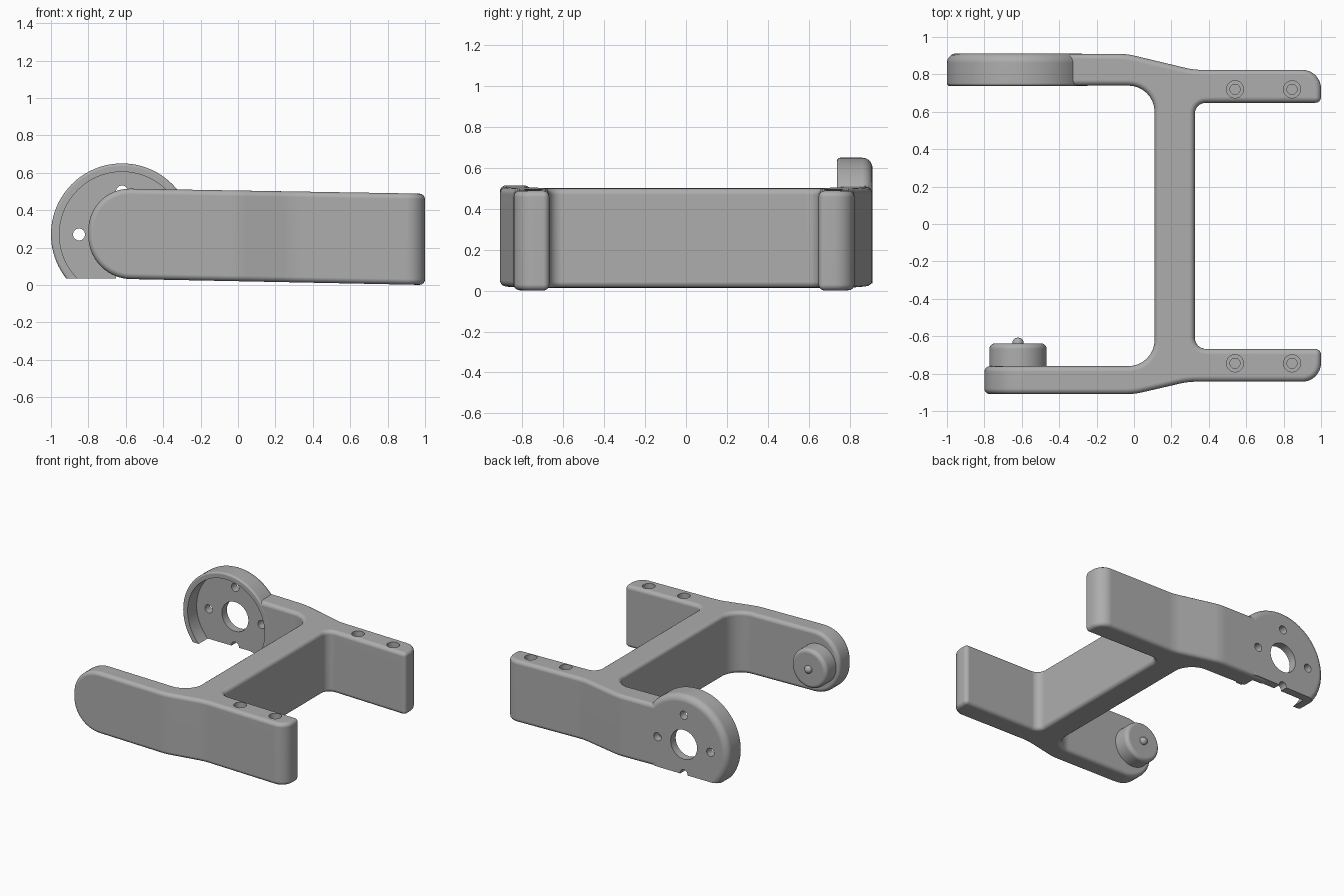
import bpy, bmesh, math
from mathutils import Vector, Matrix

if "Cube" in bpy.data.objects:
    bpy.data.objects.remove(bpy.data.objects["Cube"])

grey = bpy.data.materials.new("matte_grey")
grey.use_nodes = True
grey.diffuse_color = (0.42, 0.42, 0.42, 1)
grey.node_tree.nodes["Principled BSDF"].inputs["Base Color"].default_value = grey.diffuse_color

PIVOT_X, PIVOT_Z = -0.62, 0.27


def make_object(name, bm):
    bmesh.ops.recalc_face_normals(bm, faces=bm.faces)
    mesh = bpy.data.meshes.new(name)
    bm.to_mesh(mesh)
    bm.free()
    mesh.materials.append(grey)
    obj = bpy.data.objects.new(name, mesh)
    bpy.context.collection.objects.link(obj)
    return obj


def apply(obj, modifier):
    bpy.context.view_layer.objects.active = obj
    bpy.ops.object.modifier_apply(modifier=modifier.name)


def boolean(obj, other, operation):
    mod = obj.modifiers.new("boolean", 'BOOLEAN')
    mod.operation, mod.solver, mod.object = operation, 'EXACT', other
    apply(obj, mod)
    bpy.data.objects.remove(other)


def rounded(corners, steps=8):
    """Outline points with an arc of the given radius at each corner."""
    points = []
    for i, (x, y, r) in enumerate(corners):
        p = Vector((x, y))
        if r == 0:
            points.append(p)
            continue
        a = (Vector(corners[i - 1][:2]) - p).normalized()
        b = (Vector(corners[(i + 1) % len(corners)][:2]) - p).normalized()
        half = a.angle(b) / 2
        centre = p + (a + b).normalized() * r / math.sin(half)
        start = p + a * r / math.tan(half) - centre
        end = p + b * r / math.tan(half) - centre
        sweep = start.angle_signed(end)
        for k in range(steps + 1):
            turn = Matrix.Rotation(-sweep * k / steps, 2)
            points.append(centre + turn @ start)
    return points


def lathe(name, profile, x, z, steps=64):
    """Solid of revolution about the y direction from (radius, y) points."""
    bm = bmesh.new()
    rings = []
    for r, y in profile:
        ring = []
        for k in range(steps):
            a = math.tau * k / steps
            ring.append(bm.verts.new((x + r * math.cos(a), y, z + r * math.sin(a))))
        rings.append(ring)
    for low, high in zip(rings, rings[1:]):
        for k in range(steps):
            n = (k + 1) % steps
            bm.faces.new((low[k], low[n], high[n], high[k]))
    bm.faces.new(rings[0])
    bm.faces.new(rings[-1])
    return make_object(name, bm)


def soft_edge(radius, y, size, direction, steps=5):
    """Profile points of a rounded rim, running from the side to the end face."""
    angles = [math.pi / 2 * k / steps for k in range(steps + 1)]
    return [(radius - size + size * math.cos(a),
             y - direction * size * (1 - math.sin(a))) for a in angles]


# Frame: H-shaped outline, raised into a slightly tilted slab
outline = rounded([
    (-0.8, -0.91, 0), (0.0, -0.91, 0.4), (0.29, -0.843, 0.4), (1, -0.843, 0.1),
    (1, -0.668, 0), (0.325, -0.668, 0.06), (0.325, 0.648, 0.06), (1, 0.648, 0),
    (1, 0.824, 0.1), (0.32, 0.824, 0.4), (-0.04, 0.91, 0.4), (-0.5, 0.91, 0),
    (-0.5, 0.74, 0), (0.11, 0.74, 0.14), (0.11, -0.76, 0.14), (-0.8, -0.76, 0)])
bm = bmesh.new()
bottom = [bm.verts.new((p.x, p.y, 0.02 * (1 - p.x))) for p in outline]
top = [bm.verts.new((p.x, p.y, 0.505 - 0.017 * p.x)) for p in outline]
bm.faces.new(bottom)
bm.faces.new(top)
for i in range(len(outline)):
    bm.faces.new((bottom[i - 1], bottom[i], top[i], top[i - 1]))
end_edges = [e for e in bm.edges if all(v.co.x < -0.79 for v in e.verts)
             and abs(e.verts[0].co.y - e.verts[1].co.y) > 0.1]
bmesh.ops.bevel(bm, geom=end_edges, offset=0.225, offset_type='OFFSET',
                segments=14, profile=0.5, affect='EDGES')
frame = make_object("frame", bm)
bevel = frame.modifiers.new("bevel", 'BEVEL')
bevel.width, bevel.segments = 0.03, 4
bevel.limit_method, bevel.angle_limit = 'ANGLE', math.radians(35)
apply(frame, bevel)

# Round housing with a flat underside
disc = lathe("housing", soft_edge(0.38, 0.738, 0.015, -1)[::-1]
             + soft_edge(0.38, 0.912, 0.05, 1), PIVOT_X, PIVOT_Z, 96)
bm = bmesh.new()
bm.from_mesh(disc.data)
cut = bmesh.ops.bisect_plane(bm, geom=bm.verts[:] + bm.edges[:] + bm.faces[:],
                             plane_co=(0, 0, 0.035), plane_no=(0, 0, 1), clear_inner=True)
rim = [g for g in cut["geom_cut"] if isinstance(g, bmesh.types.BMEdge)]
bmesh.ops.edgeloop_fill(bm, edges=rim)
bmesh.ops.recalc_face_normals(bm, faces=bm.faces)
bm.to_mesh(disc.data)
bm.free()
boolean(frame, disc, 'UNION')

# Housing recess, centre hole and four mounting holes
boolean(frame, lathe("recess", [(0.335, 0.6), (0.335, 0.85)], PIVOT_X, PIVOT_Z, 96), 'DIFFERENCE')
holes = [(0, 0, 0.115)] + [(dx, dz, 0.032) for dx, dz in
                           ((0.23, 0), (-0.23, 0), (0, 0.23), (0, -0.23))]
for dx, dz, r in holes:
    boolean(frame, lathe("hole", [(r, 0.8), (r, 1)], PIVOT_X + dx, PIVOT_Z + dz, 32), 'DIFFERENCE')

# Stepped screw holes in the tops of the rear arms
for x in (0.54, 0.845):
    for y in (-0.745, 0.72):
        for r, depth in ((0.046, 0.44), (0.027, 0.36)):
            bm = bmesh.new()
            bmesh.ops.create_cone(bm, cap_ends=True, segments=24, radius1=r, radius2=r,
                                  depth=0.2, matrix=Matrix.Translation((x, y, depth + 0.1)))
            boolean(frame, make_object("screw_hole", bm), 'DIFFERENCE')

# Pivot boss and its small pin on the front arm
boss = lathe("pivot_boss", [(0.153, -0.79)] + soft_edge(0.153, -0.638, 0.03, 1),
             PIVOT_X, PIVOT_Z)
pin = lathe("locating_pin", [(0.03, -0.66)] + soft_edge(0.03, -0.608, 0.026, 1),
            PIVOT_X, PIVOT_Z, 24)

# Smooth shading with crisp edges
for obj in (frame, boss, pin):
    bpy.ops.object.select_all(action='DESELECT')
    obj.select_set(True)
    bpy.context.view_layer.objects.active = obj
    bpy.ops.object.shade_smooth_by_angle(angle=math.radians(32))
    weighted = obj.modifiers.new("weighted_normals", 'WEIGHTED_NORMAL')
    weighted.keep_sharp = True
